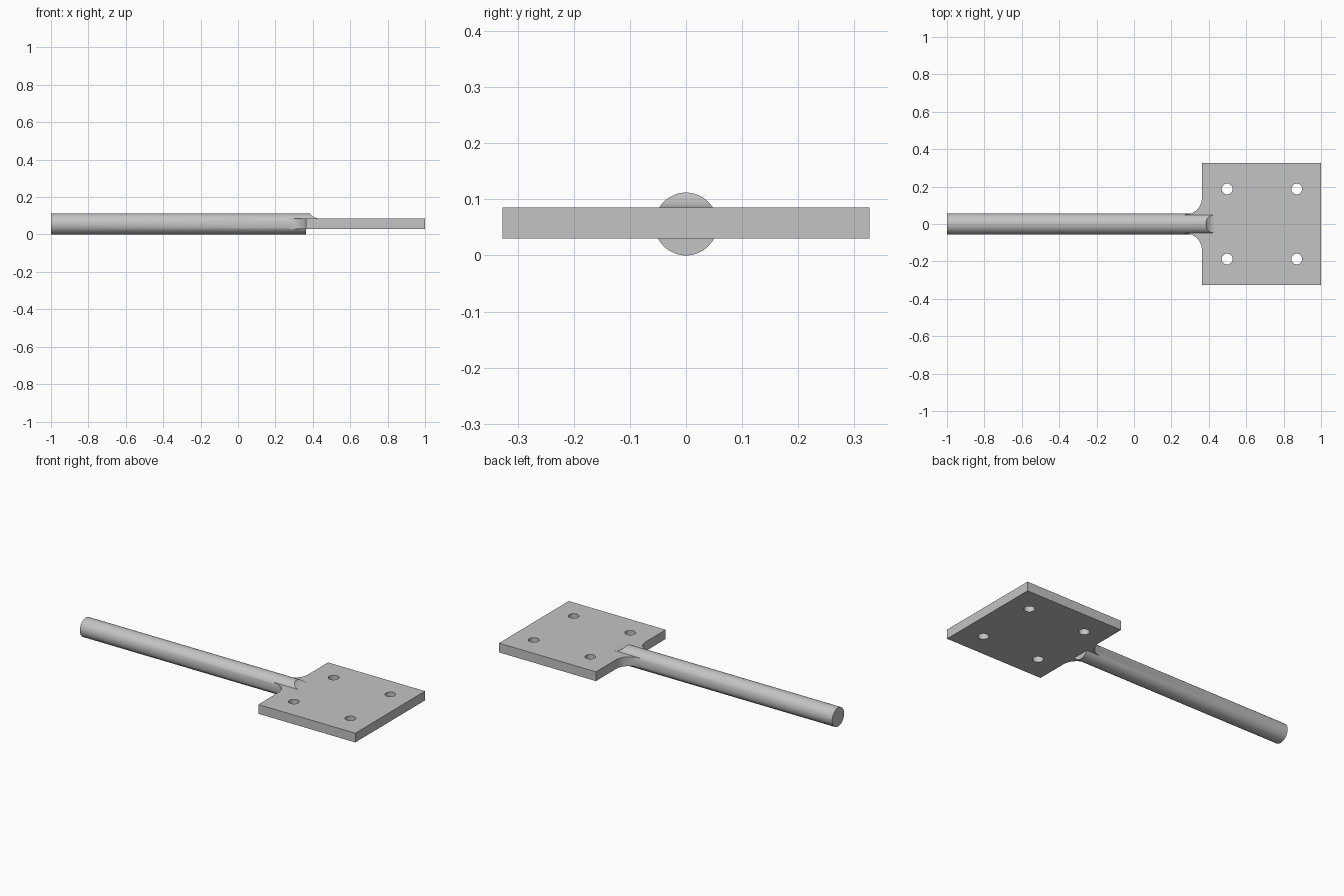
import bpy, bmesh, math
from mathutils import Matrix, Vector

if "Cube" in bpy.data.objects:
    bpy.data.objects.remove(bpy.data.objects["Cube"])

steel = bpy.data.materials.new("grey_steel")
steel.use_nodes = True
GREY = (0.55, 0.55, 0.55, 1)
steel.diffuse_color = GREY
steel.node_tree.nodes["Principled BSDF"].inputs["Base Color"].default_value = GREY

RADIUS = 0.056            # rod
LOW, HIGH = 0.03, 0.085   # plate faces
EDGE, HALF = 0.363, 0.327  # plate inner edge and half width
WEB = 0.09                # side fillet radius
RAMP, TIP = 0.062, 0.436  # fillet at the rod's end on the plate


def finish(name, bm):
    bmesh.ops.recalc_face_normals(bm, faces=bm.faces)
    mesh = bpy.data.meshes.new(name)
    bm.to_mesh(mesh)
    bm.free()
    mesh.materials.append(steel)
    obj = bpy.data.objects.new(name, mesh)
    bpy.context.collection.objects.link(obj)
    return obj


def prism(name, points, depth):
    """Extrude a closed outline of 3D points along a vector."""
    bm = bmesh.new()
    face = bm.faces.new([bm.verts.new(p) for p in points])
    moved = bmesh.ops.extrude_face_region(bm, geom=[face])["geom"]
    bmesh.ops.translate(bm, vec=Vector(depth),
                        verts=[g for g in moved if isinstance(g, bmesh.types.BMVert)])
    if not any(f == face for f in bm.faces):
        bm.faces.new([v for v in face.verts])
    return finish(name, bm)


def cylinder(name, radius, length, matrix, sides):
    bm = bmesh.new()
    bmesh.ops.create_cone(bm, cap_ends=True, segments=sides, radius1=radius,
                          radius2=radius, depth=length, matrix=matrix)
    return finish(name, bm)


def combine(obj, tool, operation):
    """Apply a boolean and discard the tool."""
    mod = obj.modifiers.new(operation.lower(), 'BOOLEAN')
    mod.operation, mod.object, mod.solver = operation, tool, 'EXACT'
    bpy.context.view_layer.objects.active = obj
    bpy.ops.object.modifier_apply(modifier=mod.name)
    bpy.data.objects.remove(tool)


def arc(cx, cy, r, start, end, steps=20):
    angles = [math.radians(start + (end - start) * i / steps) for i in range(steps + 1)]
    return [(cx + r * math.cos(a), cy + r * math.sin(a)) for a in angles]


# Square plate with flared webs toward the rod
web = arc(EDGE - WEB, 0.05 + WEB, WEB, -90, 0)
half = web + [(EDGE, HALF), (1, HALF)]
outline = half + [(x, -y) for x, y in reversed(half)]
plate = prism("mounting_plate", [(x, y, LOW) for x, y in outline], (0, 0, HIGH - LOW))

# Four bolt holes
for x in (0.498, 0.87):
    for y in (-0.187, 0.187):
        hole = cylinder("hole_cutter", 0.029, 0.3, Matrix.Translation((x, y, 0.06)), 48)
        combine(plate, hole, 'DIFFERENCE')

# Round rod, its end trimmed square below the plate and ramped above it
rod = cylinder("rod", RADIUS, 1 + TIP,
               Matrix.Translation(((TIP - 1) / 2, 0, RADIUS))
               @ Matrix.Rotation(math.pi / 2, 4, 'Y'), 96)
trim = [(EDGE, -0.1), (EDGE, 0.06), (TIP, 0.06)]
trim += arc(TIP, HIGH + RAMP, RAMP, -90, -180)
trim += [(0.6, HIGH + RAMP), (0.6, -0.1)]
combine(rod, prism("trim_cutter", [(x, -0.2, z) for x, z in trim], (0, 0.4, 0)), 'DIFFERENCE')

# Weld the rod and plate into one solid
combine(plate, rod, 'UNION')
plate.name = "plate_with_rod"
bpy.ops.object.select_all(action='DESELECT')
plate.select_set(True)
bpy.context.view_layer.objects.active = plate
bpy.ops.object.shade_smooth_by_angle(angle=math.radians(25))
